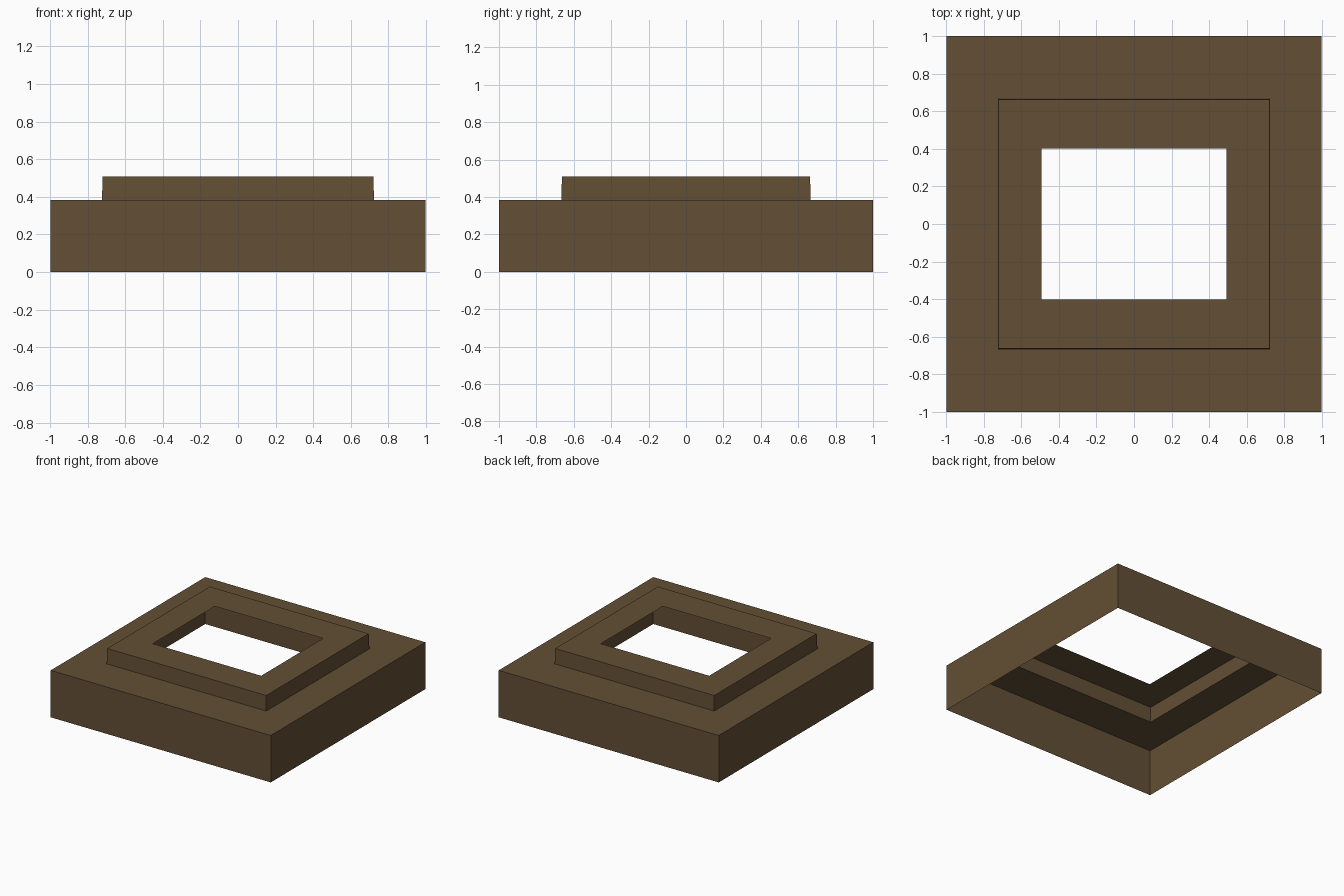
import bpy, bmesh

if "Cube" in bpy.data.objects:
    bpy.data.objects.remove(bpy.data.objects["Cube"])

# one flat brown
brown = bpy.data.materials.new("dark_brown")
brown.diffuse_color = (0.125, 0.078, 0.035, 1)
brown.use_nodes = True
brown.node_tree.nodes["Principled BSDF"].inputs["Base Color"].default_value = brown.diffuse_color

# rectangular rings (half width x, half depth y, height), from the floor up to the opening
rings = [
    (0.997, 1.0, 0.0),      # bottom rim
    (0.997, 1.0, 0.384),    # top of outer wall
    (0.723, 0.667, 0.384),  # foot of raised step
    (0.720, 0.663, 0.509),  # top of raised step
    (0.491, 0.401, 0.509),  # edge of opening
]

# open-bottomed stepped shell, lofted ring to ring
bm = bmesh.new()
loops = [[bm.verts.new((sx * x, sy * y, z))
          for sx, sy in ((-1, -1), (1, -1), (1, 1), (-1, 1))]
         for x, y, z in rings]
for low, high in zip(loops, loops[1:]):
    for i in range(4):
        j = (i + 1) % 4
        bm.faces.new((low[i], low[j], high[j], high[i]))

mesh = bpy.data.meshes.new("stepped_frame")
bm.to_mesh(mesh)
bm.free()
mesh.materials.append(brown)
frame = bpy.data.objects.new("stepped_frame", mesh)
bpy.context.collection.objects.link(frame)
